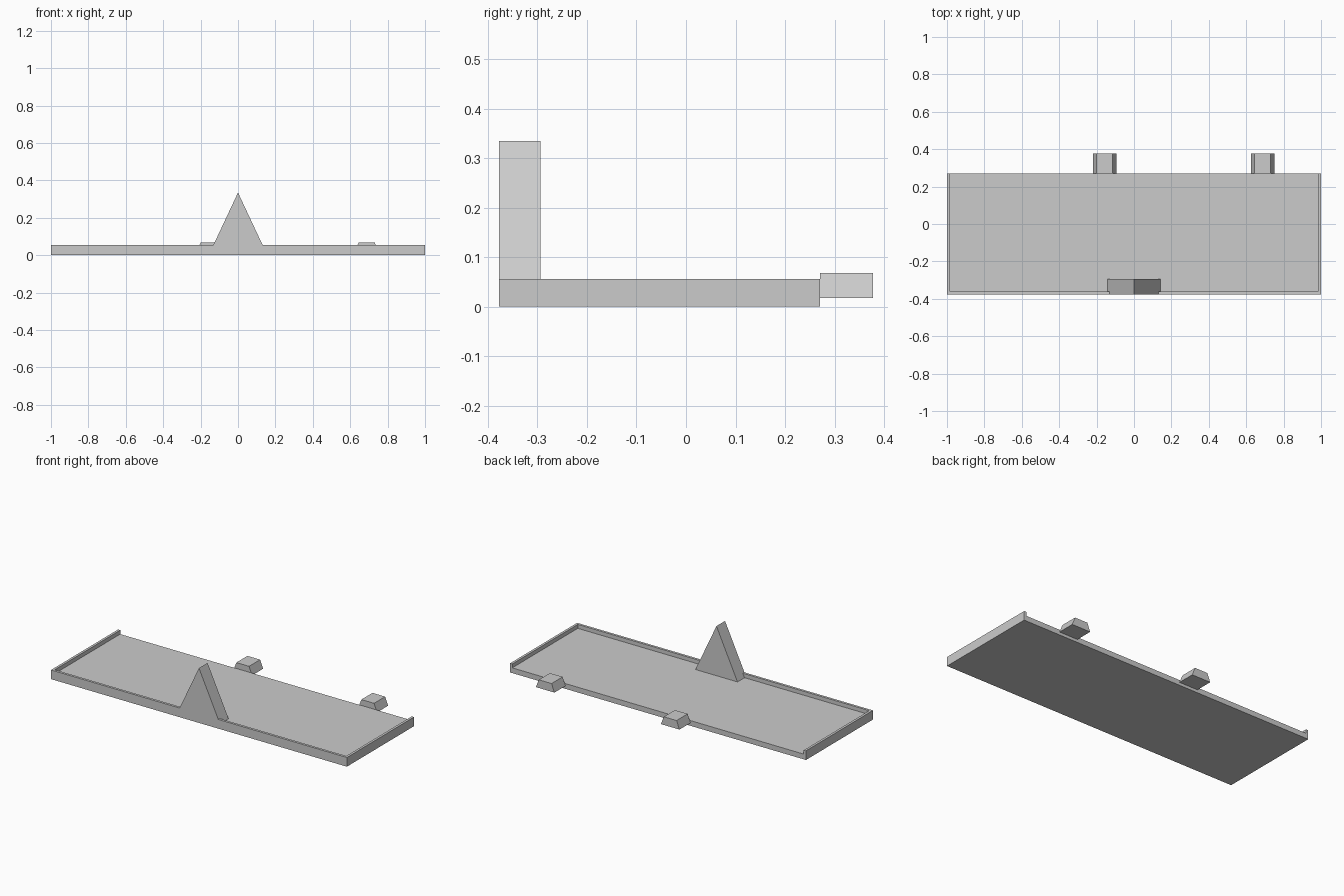
import bpy, bmesh

cube = bpy.data.objects.get("Cube")
if cube:
    bpy.data.objects.remove(cube, do_unlink=True)

grey = bpy.data.materials.new("plain grey")
grey.use_nodes = True
colour = (0.6, 0.6, 0.6, 1)
grey.diffuse_color = colour
grey.node_tree.nodes["Principled BSDF"].inputs["Base Color"].default_value = colour


def prism(name, profile, y_front, y_back):
    """Extrude an x-z profile along y."""
    bm = bmesh.new()
    face = bm.faces.new([bm.verts.new((x, y_front, z)) for x, z in profile])
    moved = bmesh.ops.extrude_face_region(bm, geom=[face])["geom"]
    verts = [v for v in moved if isinstance(v, bmesh.types.BMVert)]
    bmesh.ops.translate(bm, verts=verts, vec=(0, y_back - y_front, 0))
    bmesh.ops.recalc_face_normals(bm, faces=bm.faces)
    mesh = bpy.data.meshes.new(name)
    bm.to_mesh(mesh)
    bm.free()
    mesh.materials.append(grey)
    obj = bpy.data.objects.new(name, mesh)
    bpy.context.collection.objects.link(obj)
    return obj


def mirrored(half):
    """Complete a right-hand outline with its mirror image."""
    return half + [(-x, z) for x, z in reversed(half) if x]


FRONT, BACK = -0.377, 0.27
LIP, FLOOR, RIM, PEAK = 0.015, 0.032, 0.056, 0.335
slope = 0.131 / (PEAK - RIM)

# Tray floor with raised side lips, open at the back
prism("tray", mirrored([(1, 0), (1, RIM), (1 - LIP, RIM), (1 - LIP, FLOOR)]),
      FRONT + LIP, BACK)

# Front lip and the front of the pointed wedge in one panel
prism("front_panel", mirrored([(1, 0), (1, RIM), (slope * (PEAK - RIM), RIM), (0, PEAK)]),
      FRONT, FRONT + LIP)

# Rest of the wedge, standing on the floor
prism("wedge", mirrored([(slope * (PEAK - FLOOR), FLOOR), (0, PEAK)]),
      FRONT + LIP, -0.294)

# Two tapered tabs on the back edge
for name, x in (("right_tab", -0.157), ("left_tab", 0.688)):
    tab = prism(name, mirrored([(0.063, 0.018), (0.043, 0.068)]), BACK, 0.377)
    tab.location.x = x
